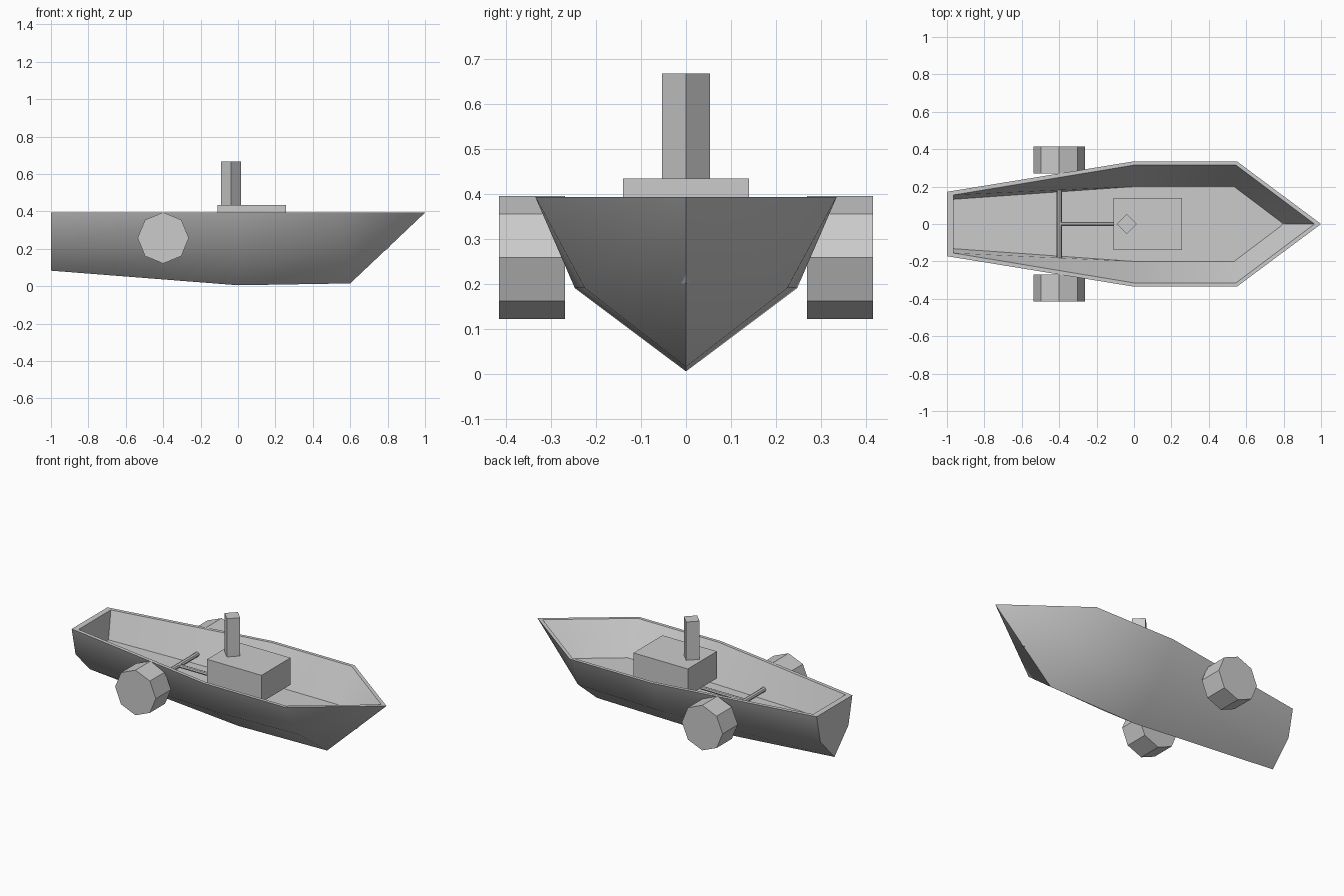
import bpy, bmesh, math

if "Cube" in bpy.data.objects:
    bpy.data.objects.remove(bpy.data.objects["Cube"])


def add_mesh(name, bm):
    bmesh.ops.recalc_face_normals(bm, faces=bm.faces)
    mesh = bpy.data.meshes.new(name)
    bm.to_mesh(mesh)
    bm.free()
    obj = bpy.data.objects.new(name, mesh)
    bpy.context.collection.objects.link(obj)
    return obj


def box(name, lo, hi):
    bm = bmesh.new()
    bmesh.ops.create_cube(bm, size=1)
    for v in bm.verts:
        v.co = [(a + b) / 2 + c * (b - a) for a, b, c in zip(lo, hi, v.co)]
    return add_mesh(name, bm)


def prism(name, sides, radius, depth, loc, rot=(0, 0, 0)):
    bpy.ops.mesh.primitive_cylinder_add(vertices=sides, radius=radius, depth=depth,
                                        location=loc, rotation=rot)
    bpy.context.object.name = name
    return bpy.context.object


# Open hull: half sections of keel, chine, gunwale, inner rim, floor edge, floor centre
top, tip = (-1, 0, 0.393), (1, 0, 0.393)
stern_floor, bow_floor = (-0.965, 0, 0.22), (0.8, 0, 0.2)
stations = [
    [top, top, top, (-0.965, 0, 0.393), stern_floor, stern_floor],
    [(-1, 0, 0.083), (-1, 0.135, 0.225), (-1, 0.172, 0.393),
     (-0.965, 0.155, 0.393), (-0.965, 0.132, 0.22), stern_floor],
    [(0, 0, 0.005), (0, 0.247, 0.19), (0, 0.335, 0.393),
     (0, 0.315, 0.393), (0, 0.2, 0.2), (0, 0, 0.2)],
    [(0.6, 0, 0.015), (0.57, 0.225, 0.19), (0.55, 0.335, 0.393),
     (0.545, 0.315, 0.393), (0.535, 0.2, 0.2), (0.535, 0, 0.2)],
    [tip, tip, tip, (0.965, 0, 0.393), bow_floor, bow_floor],
]
bm = bmesh.new()
verts = {p: bm.verts.new(p) for s in stations for p in s}
for a, b in zip(stations, stations[1:]):
    for i in range(5):
        ring = list(dict.fromkeys([a[i], a[i + 1], b[i + 1], b[i]]))
        if len(ring) > 2:
            bm.faces.new([verts[p] for p in ring])
# Mirror the half hull across the centreline
both = bmesh.ops.duplicate(bm, geom=bm.verts[:] + bm.edges[:] + bm.faces[:])
for v in both["geom"]:
    if isinstance(v, bmesh.types.BMVert):
        v.co.y *= -1
bmesh.ops.remove_doubles(bm, verts=bm.verts, dist=0.0005)
hull = add_mesh("hull", bm)
bpy.context.view_layer.objects.active = hull
hull.select_set(True)
bpy.ops.object.shade_smooth_by_angle(angle=math.radians(45))

# Engine cabin and square funnel set cornerwise
box("cabin", (-0.11, -0.14, 0.27), (0.256, 0.14, 0.434))
prism("funnel", 4, 0.053, 0.237, (-0.038, 0, 0.5485))

# Octagonal paddle wheels on both sides
for side, label in ((-1, "right"), (1, "left")):
    prism("paddle_wheel_" + label, 8, 0.137, 0.146,
          (-0.4, side * 0.342, 0.258), (math.pi / 2, 0, 0))

# Cross axle and drive shaft
prism("axle", 8, 0.014, 0.4, (-0.4, 0, 0.265), (math.pi / 2, 0, 0))
prism("drive_shaft", 8, 0.011, 0.3, (-0.255, 0, 0.265), (0, math.pi / 2, 0))
